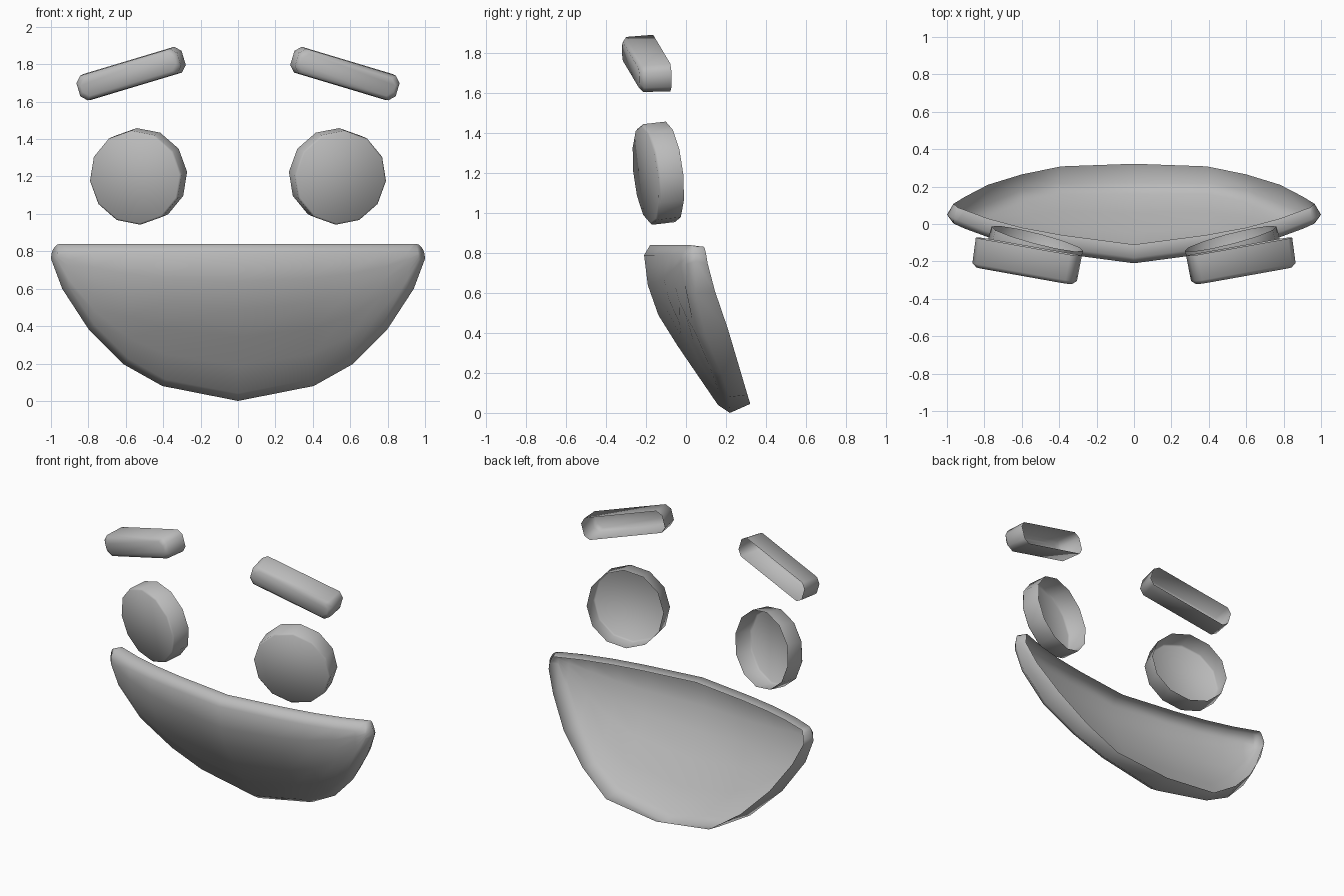
import bpy, bmesh, math
from mathutils import Matrix, Vector

if "Cube" in bpy.data.objects:
    bpy.data.objects.remove(bpy.data.objects["Cube"])

grey = bpy.data.materials.new("plain_grey")
grey.diffuse_color = (0.5, 0.5, 0.5, 1)
grey.use_nodes = True
grey.node_tree.nodes["Principled BSDF"].inputs["Base Color"].default_value = grey.diffuse_color


def finish(name, bm, angle=85):
    me = bpy.data.meshes.new(name)
    bm.to_mesh(me)
    bm.free()
    ob = bpy.data.objects.new(name, me)
    bpy.context.collection.objects.link(ob)
    me.materials.append(grey)
    bpy.ops.object.select_all(action='DESELECT')
    ob.select_set(True)
    bpy.context.view_layer.objects.active = ob
    bpy.ops.object.shade_smooth_by_angle(angle=math.radians(angle))
    return ob


def cup(name, outline, depth, bevel, shrink, side, centre, normal, roll):
    """Shell closed at the front and open at the back, facing along normal."""
    n = Vector(normal).normalized()
    right = Vector((0, 0, 1)).cross(n).normalized()
    up = n.cross(right)
    r = Matrix.Rotation(roll, 3, n)
    right, up = r @ right, r @ up
    c = Vector(centre)
    bm = bmesh.new()
    rings = []
    for d, s in ((-depth / 2, 0), (depth / 2 - bevel, shrink), (depth / 2, shrink + bevel)):
        ring = []
        for x, z in outline:
            k = 1 - s / math.hypot(x, z)
            x2 = x - math.copysign(min(s, abs(x)), x) if len(outline) == 8 else x * k
            z2 = z - math.copysign(min(s, abs(z)), z) if len(outline) == 8 else z * k
            p = c + right * x2 + up * z2 + n * d
            ring.append(bm.verts.new((p.x * side, p.y, p.z)))
        rings.append(ring)
    count = len(outline)
    for a, b in zip(rings, rings[1:]):
        for i in range(count):
            j = (i + 1) % count
            bm.faces.new((a[i], a[j], b[j], b[i]))
    bm.faces.new(rings[-1])
    if side < 0:
        bmesh.ops.reverse_faces(bm, faces=bm.faces[:])
    return finish(name, bm)


# Eyes and eyebrows, mirrored left and right
disc = [(0.254 * math.cos(math.tau * i / 12), 0.254 * math.sin(math.tau * i / 12)) for i in range(12)]
L, H, C = 0.288, 0.072, 0.032
bar = [(L, -H + C), (L, H - C), (L - C, H), (-L + C, H),
       (-L, H - C), (-L, -H + C), (-L + C, -H), (L - C, -H)]
for side, label in ((1, "right"), (-1, "left")):
    cup(label + "_eye", disc, 0.128, 0.01, 0, side,
        (0.533, -0.14, 1.2), (0.25, -0.96, -0.11), math.radians(-4))
    cup(label + "_eyebrow", bar, 0.158, 0.02, 0.003, side,
        (0.575, -0.199, 1.748), (0.16, -0.98, -0.05), math.radians(-16.5))


# Mouth: a bowed half-disc shell with a rounded rim, open at the back
BOW = [(0, 0.19), (0.04, 0.16), (0.45, -0.12), (0.57, -0.175), (0.72, -0.21), (0.85, -0.21)]


def front_y(x, z):
    for (z0, y0), (z1, y1) in zip(BOW, BOW[1:]):
        if z <= z1:
            break
    return y0 + (y1 - y0) * (z - z0) / (z1 - z0) + 0.12 * abs(x) + 0.02 * x * x + 0.09 * x ** 4


# columns: outer x, outer bottom z, inner x, inner bottom z, back edge x y z
half = [(0, 0.0, 0, 0.04, 0, 0.322, 0.045), (0.405, 0.08, 0.39, 0.115, 0.39, 0.308, 0.09),
        (0.61, 0.195, 0.585, 0.225, 0.60, 0.265, 0.235), (0.80, 0.385, 0.77, 0.41, 0.78, 0.21, 0.42),
        (0.94, 0.60, 0.905, 0.615, 0.905, 0.145, 0.61), (1.0, 0.76, 0.965, 0.745, 0.965, 0.108, 0.75)]
cols = [(-a, b, -c, d, -e, f, g) for a, b, c, d, e, f, g in half[:0:-1]] + half
ROWS, TOP_IN, TOP = 5, 0.79, 0.84
bm = bmesh.new()
grid, outer, rear = [], {}, {}
for i, (xo, zo, xi, zi, xb, yb, zb) in enumerate(cols):
    line = []
    end = i in (0, len(cols) - 1)
    for j in range(ROWS + 1):
        t = j / ROWS
        z = zi + (TOP_IN - zi) * t
        line.append(bm.verts.new((xi, front_y(xi, z), z)))
        if end:
            a = t * math.pi / 2
            outer[i, j] = (math.copysign(0.95 + 0.05 * math.cos(a), xo), zo + (TOP - zo) * math.sin(a))
            rear[i, j] = (xb * (1 - 0.025 * t), yb - 0.02 * t, zb + (0.832 - zb) * math.sin(a))
        elif j == 0:
            outer[i, j] = (xo, zo)
            rear[i, j] = (xb, yb, zb)
        elif j == ROWS:
            outer[i, j] = (xo, TOP)
            rear[i, j] = (xb, front_y(xb, TOP) + 0.1, 0.832)
    grid.append(line)
N = len(cols) - 1
for i in range(N):
    for j in range(ROWS):
        bm.faces.new((grid[i][j], grid[i + 1][j], grid[i + 1][j + 1], grid[i][j + 1]))

# rim of the mouth, walked around the border of the front
border = ([(i, 0) for i in range(N)] + [(N, j) for j in range(ROWS)]
          + [(i, ROWS) for i in range(N, 0, -1)] + [(0, j) for j in range(ROWS, 0, -1)])
inner = [grid[i][j] for i, j in border]
wall, back = [], []
for key in border:
    x, z = outer[key]
    wall.append(bm.verts.new((x, front_y(x, z) + 0.03, z)))
    back.append(bm.verts.new(rear[key]))
for a, b in ((inner, wall), (wall, back)):
    for k in range(len(a)):
        m = (k + 1) % len(a)
        bm.faces.new((a[m], a[k], b[k], b[m]))
finish("mouth", bm)
